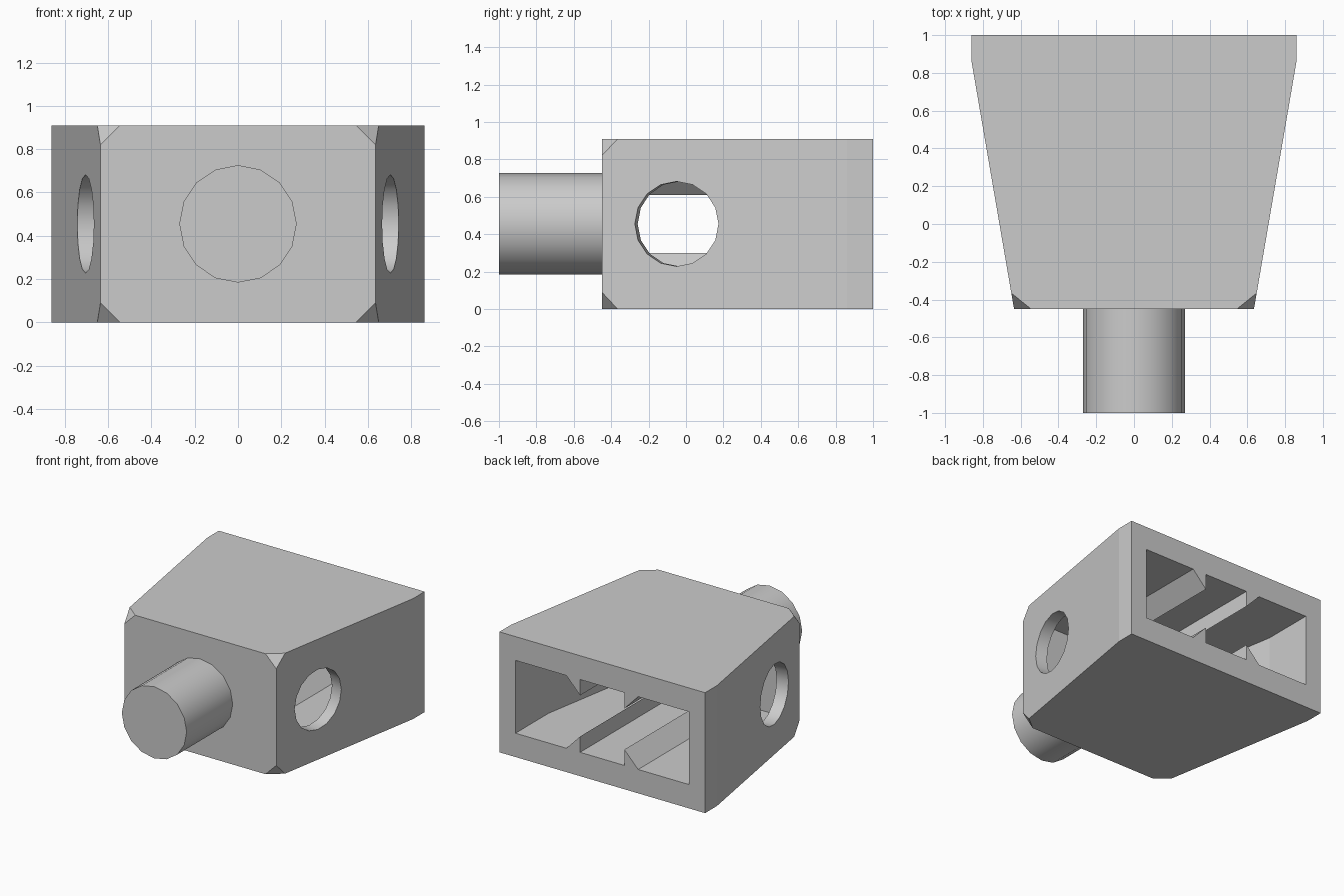
import bpy
import bmesh
from math import pi
from mathutils import Vector, Matrix

default = bpy.data.objects.get("Cube")
if default:
    bpy.data.objects.remove(default, do_unlink=True)

grey = bpy.data.materials.new("plain grey")
grey.use_nodes = True
COLOUR = (0.6, 0.6, 0.6, 1)
grey.diffuse_color = COLOUR
grey.node_tree.nodes["Principled BSDF"].inputs["Base Color"].default_value = COLOUR

# Main sizes
HEIGHT, MID = 0.91, 0.455
FRONT, BACK = -0.45, 1.0
FRONT_HALF, BACK_HALF = 0.635, 0.86
TAPER_END = 0.86
WALL = 0.09
SIDES = (-1, 1)
side_dir = Vector((TAPER_END - FRONT, FRONT_HALF - BACK_HALF, 0)).normalized()


def mirrored(v, s):
    return Vector((v.x * s, v.y, v.z))


def prism(outline, y0, y1):
    """Extrude an xz outline along y."""
    bm = bmesh.new()
    face = bm.faces.new([bm.verts.new((x, y0, z)) for x, z in outline])
    new = bmesh.ops.extrude_face_region(bm, geom=[face])["geom"]
    verts = [g for g in new if isinstance(g, bmesh.types.BMVert)]
    bmesh.ops.translate(bm, verts=verts, vec=(0, y1 - y0, 0))
    bmesh.ops.recalc_face_normals(bm, faces=bm.faces)
    return bm


def slice_off(bm, point, normal):
    """Remove what lies beyond a plane and close the cut."""
    bmesh.ops.bisect_plane(bm, geom=bm.verts[:] + bm.edges[:] + bm.faces[:],
                           plane_co=point, plane_no=normal, clear_outer=True)
    bmesh.ops.holes_fill(bm, edges=[e for e in bm.edges if e.is_boundary], sides=0)
    bmesh.ops.recalc_face_normals(bm, faces=bm.faces)


def cylinder(centre, axis, radius, length):
    """16-sided cylinder with smooth sides and flat caps."""
    bm = bmesh.new()
    turn = Vector((0, 0, 1)).rotation_difference(axis).to_matrix().to_4x4()
    bmesh.ops.create_cone(bm, cap_ends=True, segments=16, radius1=radius, radius2=radius,
                          depth=length, matrix=Matrix.Translation(centre) @ turn)
    for f in bm.faces:
        f.smooth = len(f.verts) == 4
    return bm


def add_object(name, bm):
    mesh = bpy.data.meshes.new(name)
    bm.to_mesh(mesh)
    bm.free()
    mesh.materials.append(grey)
    obj = bpy.data.objects.new(name, mesh)
    bpy.context.collection.objects.link(obj)
    return obj


def cut(target, cutter):
    mod = target.modifiers.new("cut", "BOOLEAN")
    mod.operation = "DIFFERENCE"
    mod.solver = "EXACT"
    mod.object = cutter
    bpy.context.view_layer.objects.active = target
    bpy.ops.object.modifier_apply(modifier=mod.name)
    bpy.data.objects.remove(cutter, do_unlink=True)


# Tapered housing with clipped front corners
box = [(-BACK_HALF, 0), (BACK_HALF, 0), (BACK_HALF, HEIGHT), (-BACK_HALF, HEIGHT)]
body = prism(box, FRONT, BACK)
for s in SIDES:
    slice_off(body, mirrored(Vector((FRONT_HALF, FRONT, 0)), s), mirrored(side_dir, s))
for s in SIDES:
    for z, up in ((0, 1), (HEIGHT, -1)):
        a = Vector((s * (FRONT_HALF - WALL), FRONT, z))
        b = Vector((s * FRONT_HALF, FRONT, z + up * WALL))
        c = Vector((s * 0.65, -0.365, z))
        normal = (b - a).cross(c - a)
        if normal.dot(a - Vector((0, 0.3, MID))) < 0:
            normal.negate()
        slice_off(body, a, normal)
housing = add_object("housing", body)

# Rear cavity with ribs on its floor and ceiling
floor = [(0.725, 0.18), (0.3, 0.18), (0.185, 0.3), (0.185, 0.18)]
lower = floor + [(-x, z) for x, z in reversed(floor)]
outline = lower + [(x, HEIGHT - z) for x, z in reversed(lower)]
hollow = prism(outline, -0.27, BACK + 0.1)
inner = Vector((FRONT_HALF, FRONT, 0)) - side_dir * WALL
for s in SIDES:
    slice_off(hollow, mirrored(inner, s), mirrored(side_dir, s))
cut(housing, add_object("cavity_cutter", hollow))

# Round holes square to the side walls
for s in SIDES:
    centre = mirrored(Vector((0.704, -0.05, MID)), s)
    hole = cylinder(Vector((0, 0, 0)), Vector((0, 0, 1)), 0.227, 0.4)
    axis = mirrored(side_dir, s)
    across = Vector((0, 0, 1)).cross(axis)
    frame = Matrix((across, Vector((0, 0, 1)), axis)).transposed()
    if frame.determinant() < 0:
        frame = Matrix((-across, Vector((0, 0, 1)), axis)).transposed()
    bmesh.ops.transform(hole, matrix=Matrix.Translation(centre) @ frame.to_4x4(), verts=hole.verts)
    cut(housing, add_object("hole_cutter", hole))

# Front pin
PIN_TIP, PIN_ROOT = -1.0, -0.4
add_object("front_pin", cylinder(Vector((0, (PIN_TIP + PIN_ROOT) / 2, MID)), Vector((0, -1, 0)),
                                 0.271, PIN_ROOT - PIN_TIP))
